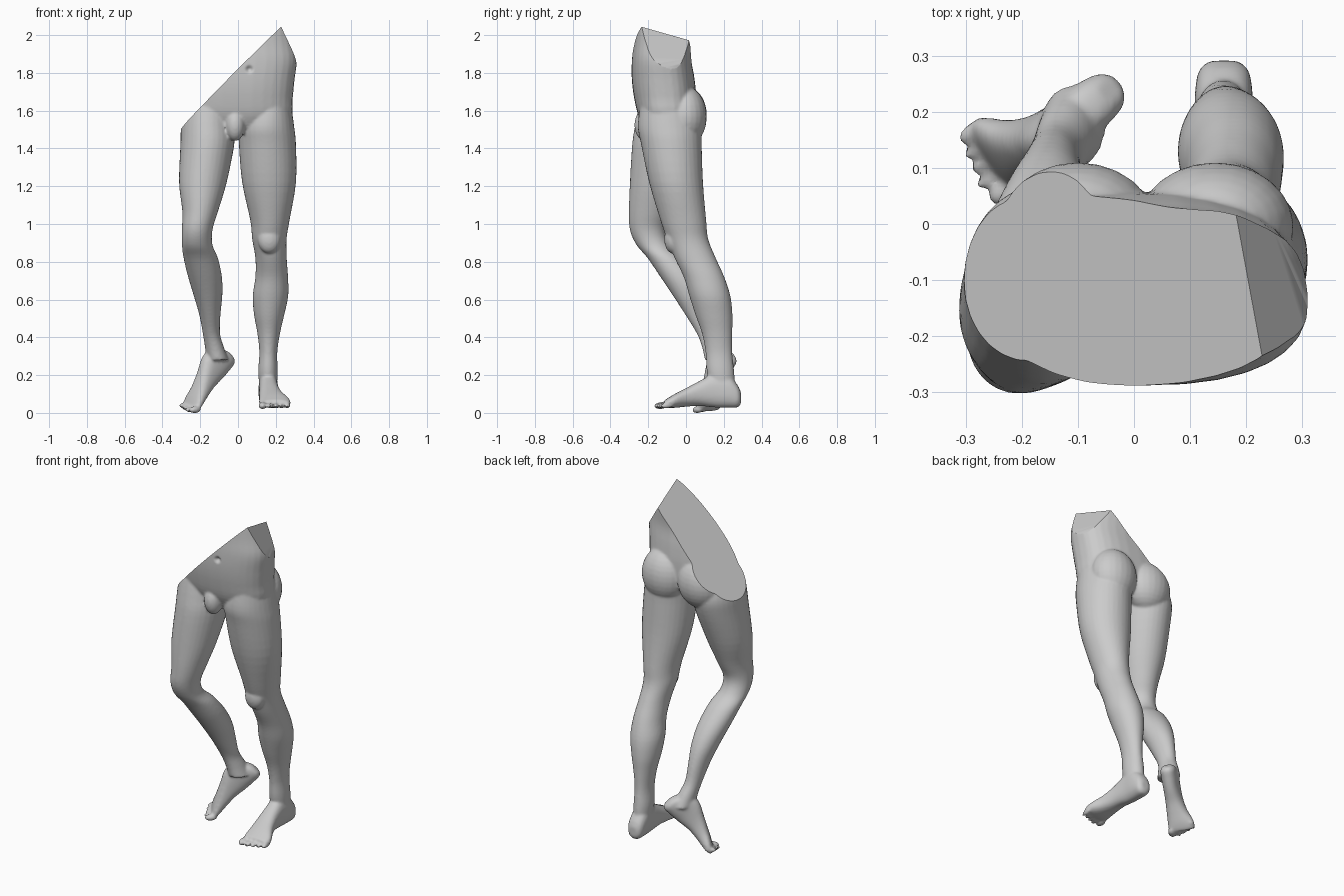
import bpy, bmesh, math
from mathutils import Vector, Matrix

if "Cube" in bpy.data.objects:
    bpy.data.objects.remove(bpy.data.objects["Cube"])

stone = bpy.data.materials.new("plain grey")
stone.diffuse_color = (0.6, 0.6, 0.6, 1)
stone.use_nodes = True
stone.node_tree.nodes["Principled BSDF"].inputs["Base Color"].default_value = stone.diffuse_color

bm = bmesh.new()


def spow(v, p):
    return math.copysign(abs(v) ** p, v)


def smooth_rows(rows, steps=4):
    """Catmull-Rom interpolation through rows of numbers."""
    pts = [Vector(r) for r in rows]
    pts = [pts[0] * 2 - pts[1]] + pts + [pts[-1] * 2 - pts[-2]]
    out = []
    for a, b, c, d in zip(pts, pts[1:], pts[2:], pts[3:]):
        for i in range(steps):
            t = i / steps
            out.append(0.5 * (2 * b + (c - a) * t + (2 * a - 5 * b + 4 * c - d) * t * t
                              + (3 * b - a - 3 * c + d) * t ** 3))
    return out + [pts[-2]]


def loft(rows, place, power=1.0, n=32):
    """Rows are (along, min u, max u, min v, max v); place maps (along, u, v) to space."""
    rings = []
    for k, u0, u1, v0, v1 in smooth_rows(rows):
        ring = []
        for i in range(n):
            a = 2 * math.pi * i / n
            u = (u0 + u1) / 2 + (u1 - u0) / 2 * spow(math.cos(a), power)
            v = (v0 + v1) / 2 + (v1 - v0) / 2 * spow(math.sin(a), power)
            ring.append(bm.verts.new(place(k, u, v)))
        rings.append(ring)
    faces = [bm.faces.new(rings[0]), bm.faces.new(rings[-1][::-1])]
    for r, s in zip(rings, rings[1:]):
        for i in range(n):
            j = (i + 1) % n
            faces.append(bm.faces.new((r[i], s[i], s[j], r[j])))
    bmesh.ops.recalc_face_normals(bm, faces=faces)


def blob(center, radii, rot=Matrix()):
    m = Matrix.Translation(center) @ rot @ Matrix.Diagonal((*radii, 1))
    bmesh.ops.create_uvsphere(bm, u_segments=24, v_segments=16, radius=1, matrix=m)


upright = lambda z, x, y: (x, y, z)

# Pelvis and belly
loft([(1.46, -.19, .19, -.2, .0), (1.55, -.28, .28, -.25, .05), (1.65, -.30, .29, -.275, .055),
      (1.75, -.30, .30, -.287, .045), (1.85, -.29, .312, -.287, .03), (1.95, -.27, .298, -.28, .035),
      (2.1, -.26, .28, -.275, .04)], upright, .8)
blob((-.1, -.005, 1.56), (.14, .115, .15))
blob((.145, -.005, 1.55), (.14, .115, .16))
blob((-.015, -.215, 1.505), (.052, .058, .085))

# Standing leg
loft([(1.62, .05, .28, -.24, .05), (1.5, .005, .297, -.255, .08), (1.4, .005, .307, -.237, .083),
      (1.2, .022, .307, -.195, .09), (1.0, .065, .273, -.135, .107), (.9, .075, .257, -.1, .118),
      (.8, .092, .258, -.06, .158), (.7, .092, .265, -.012, .203), (.6, .078, .266, .018, .235),
      (.5, .085, .245, .05, .246), (.4, .103, .222, .085, .245), (.3, .113, .208, .104, .245),
      (.2, .107, .21, .11, .255), (.1, .115, .205, .13, .26)], upright)
blob((.165, -.07, .9), (.06, .045, .075))

# Bent leg
loft([(1.6, -.29, -.03, -.25, .04), (1.5, -.302, -.02, -.27, .07), (1.4, -.305, -.02, -.285, .055),
      (1.2, -.312, -.06, -.297, -.015), (1.05, -.295, -.105, -.302, -.075), (.95, -.297, -.135, -.297, -.11),
      (.87, -.297, -.135, -.262, -.085), (.8, -.288, -.106, -.203, -.01), (.7, -.264, -.085, -.135, .07),
      (.6, -.234, -.083, -.068, .125), (.5, -.205, -.093, -.003, .157), (.4, -.186, -.095, .058, .18),
      (.33, -.175, -.075, .085, .215), (.26, -.165, -.05, .1, .25)], upright)


def foot(place, turn, toe_dir):
    """Foot in (forward, outward, up) coordinates, measured from the back of the heel."""
    loft([(.006, -.025, .025, .03, .09), (.025, -.045, .045, .01, .13), (.075, -.052, .052, .008, .185),
          (.145, -.05, .052, .01, .19), (.225, -.048, .06, .018, .15), (.295, -.048, .08, .014, .113),
          (.355, -.048, .112, .008, .082), (.392, -.048, .118, .008, .06), (.412, -.04, .108, .012, .048)],
         place, .85)
    d = Vector(toe_dir).normalized()
    tilt = Matrix.Rotation(-math.atan2(d.z, d.x), 4, 'Y')
    for i in range(5):
        big = i == 0
        s = -.03 if big else -.022 + i * .031
        f = .405 - .012 * max(0, i - 1)
        size = .022 if big else .0155
        tip = Vector((f, s, .022)) + d * (.025 if big else .028)
        blob(place(*tip), (.036, size, size * .85), turn @ tilt)


# Standing foot, flat on the ground
foot(lambda f, s, h: Vector((.16 + s, .297 - f, h)),
     Matrix(((0, 1, 0), (-1, 0, 0), (0, 0, 1))).to_4x4(), (1, 0, -.1))

# Raised foot, heel lifted and toes bent against the ground
flat = Vector((-.79, -.61, 0))
F = flat * .70 + Vector((0, 0, -.71))
U = flat * .71 + Vector((0, 0, .70))
S = Vector((-.61, .79, 0))
heel = Vector((-.015, .272, .25))
foot(lambda f, s, h: heel + F * f * .92 + S * (s * .9 - .01) + U * h * .92,
     Matrix((F, S, U)).transposed().to_4x4(), (.75, 0, .66))

me = bpy.data.meshes.new("lower_body")
bm.to_mesh(me)
bm.free()
body = bpy.data.objects.new("lower_body", me)
bpy.context.collection.objects.link(body)
bpy.context.view_layer.objects.active = body
body.select_set(True)

# Fuse the parts into one skin
rm = body.modifiers.new("fuse", 'REMESH')
rm.mode = 'VOXEL'
rm.voxel_size = .0075
sm = body.modifiers.new("soften", 'SMOOTH')
sm.factor = .5
sm.iterations = 5
for m in ("fuse", "soften"):
    bpy.ops.object.modifier_apply(modifier=m)

bm = bmesh.new()
bm.from_mesh(me)

# Navel dimple
for v in bm.verts:
    r = math.hypot(v.co.x - .06, v.co.z - 1.8)
    if v.co.y < -.2 and r < .022:
        v.co.y += .02 * (1 - r / .022)

# Slanted cut across the waist, and a smaller one on the flank
for co, no in (((0, -.27, 1.80), (-1, .1, 1)), ((.25, -.24, 1.99), (.0443, .0154, .0255))):
    res = bmesh.ops.bisect_plane(bm, geom=bm.verts[:] + bm.edges[:] + bm.faces[:],
                                 plane_co=co, plane_no=no, clear_outer=True)
    edges = [e for e in res["geom_cut"] if isinstance(e, bmesh.types.BMEdge)]
    cap = bmesh.ops.triangle_fill(bm, use_beauty=True, edges=edges)
    bmesh.ops.recalc_face_normals(bm, faces=bm.faces)

# Stand it on the ground
low = min(v.co.z for v in bm.verts)
bmesh.ops.translate(bm, verts=bm.verts, vec=(0, 0, -low))
bm.to_mesh(me)
bm.free()
me.materials.clear()
me.materials.append(stone)
bpy.ops.object.shade_smooth_by_angle(angle=math.radians(40))
